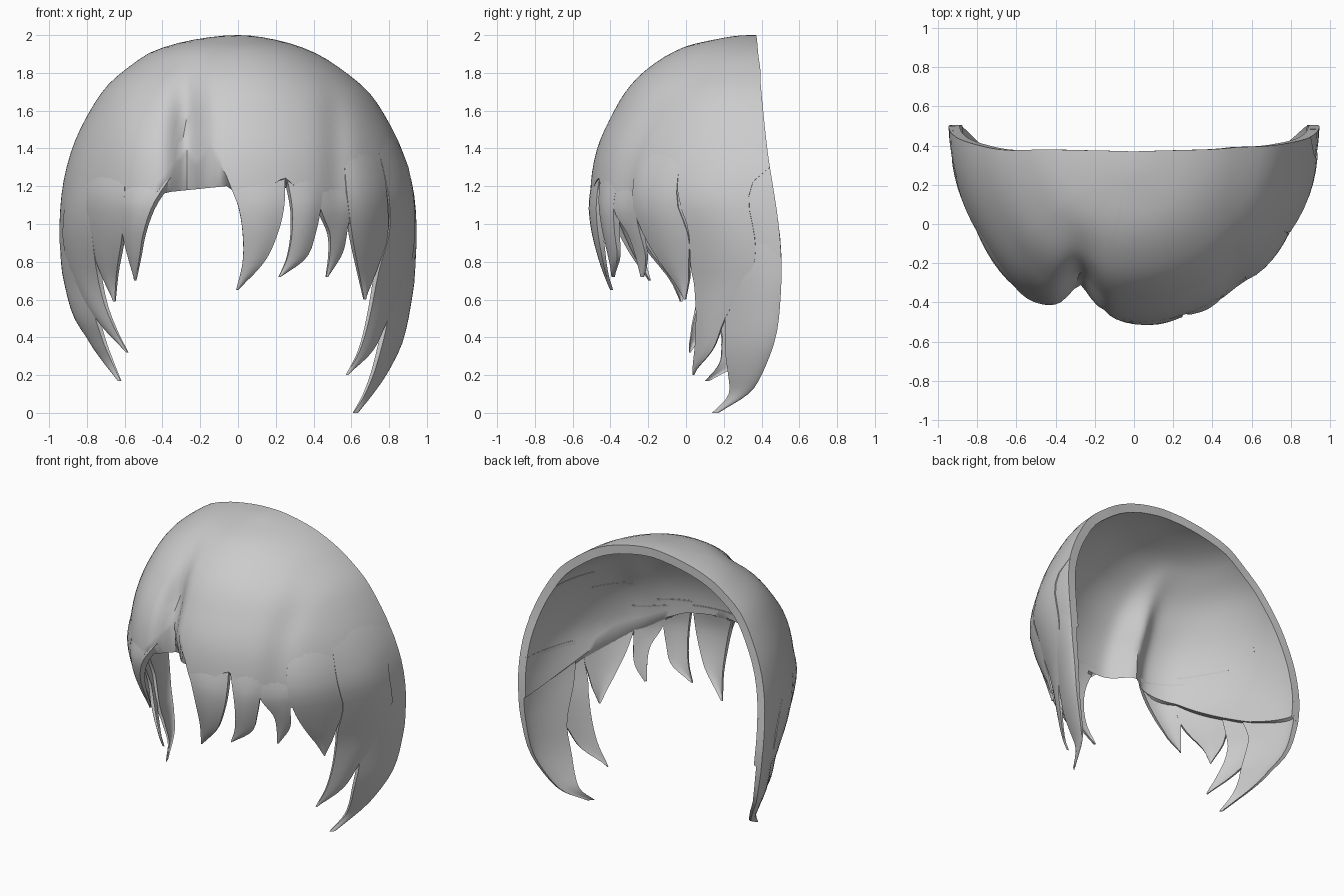
import bpy, bmesh, math

if "Cube" in bpy.data.objects:
    bpy.data.objects.remove(bpy.data.objects["Cube"])

# Profiles by height: half width, back rim depth, front depth
WIDTH = [(2, 0), (1.985, .15), (1.955, .28), (1.9, .42), (1.81, .56), (1.7, .69), (1.57, .78), (1.4, .865),
         (1.2, .925), (1, .945), (.8, .94), (.6, .915), (.37, .865), (.2, .78), (.1, .71), (0, .63)]
BACK = [(2, .37), (1.8, .39), (1.4, .43), (1, .49), (.8, .505), (.6, .5), (.4, .475),
        (.2, .4), (.1, .33), (0, .17)]
FRONT = [(2, .34), (1.98, .17), (1.94, 0), (1.8, -.23), (1.7, -.32), (1.6, -.38), (1.4, -.47),
         (1.2, -.505), (1, -.5), (.8, -.45), (.6, -.37), (.4, -.31), (.2, -.25), (0, -.1)]
# Lower edges of the outer and inner shell, by position across
HEM = [(-.95, .75), (-.85, .85), (-.62, 1.1), (-.47, 1.12), (-.28, 1.4), (-.25, 1.27), (-.165, 1.4),
       (-.07, 1.27), (0, 1.1), (.1, 1.15), (.255, 1.25), (.44, 1.08), (.6, 1), (.75, .9), (.95, .75)]
LINING = [(-.95, .78), (-.85, .85), (-.62, 1.1), (-.4, 1.18), (0, 1.22), (.3, 1.2), (.7, 1.05), (.95, .78)]


def clamp(v, a=0.0, b=1.0):
    return max(a, min(b, v))


def curve(pts, t):
    """Smooth interpolation through points with rising keys."""
    n = len(pts)
    t = clamp(t, pts[0][0], pts[-1][0])
    i = next((j for j in range(n - 1) if t <= pts[j + 1][0]), n - 2)

    def slope(j):
        a, b = pts[max(j - 1, 0)], pts[min(j + 1, n - 1)]
        return (b[1] - a[1]) / (b[0] - a[0])
    (x0, y0), (x1, y1) = pts[i], pts[i + 1]
    h = x1 - x0
    s = (t - x0) / h
    return ((2*s**3 - 3*s*s + 1) * y0 + (s**3 - 2*s*s + s) * h * slope(i)
            + (3*s*s - 2*s**3) * y1 + (s**3 - s*s) * h * slope(i + 1))


def linear(pts, t):
    t = clamp(t, pts[0][0], pts[-1][0])
    for a, b in zip(pts, pts[1:]):
        if t <= b[0]:
            return a[1] + (b[1] - a[1]) * (t - a[0]) / (b[0] - a[0])


def by_root(pts):
    return [(math.sqrt(2 - z), v) for z, v in pts]


WIDTH, BACK, FRONT = map(by_root, (WIDTH, BACK, FRONT))


def section(z, side):
    """Half width, rim and front depth; side runs from 0 (right) to 1 (left)."""
    if side > .3:                              # the left side ends a little higher
        z -= .17 * clamp((1 - z) / .6)
    q = math.sqrt(clamp(2 - z, 0, 2))
    # the upper left is slightly fuller
    full = .035 * side * clamp((2 - z) / .1) * clamp((z - 1) / .4)
    return curve(WIDTH, math.sqrt(clamp(2 - z + full, 0, 2))), curve(BACK, q), curve(FRONT, q)


def place(th, z, k=1.0):
    """Point on the head surface at angle th and height z, scaled by k."""
    w, r, f = section(z, clamp(-1.3 * math.cos(th)))
    x = w * math.cos(th)
    power = 1.04 + .4 * clamp((1.1 - z) / .4)                  # flatter flanks low down
    d = (r - f) * max(math.sin(th), 0) ** power
    fade = clamp((1.92 - z) / .4)
    d -= .12 * fade * math.exp(-((x + .27) / .085) ** 2)       # parting groove
    d += .05 * fade * math.exp(-((x + .58) / .17) ** 2)        # left swell
    d -= .025 * fade * math.exp(-((x - .52) / .07) ** 2)       # right furrow
    return x * k, r - d * k, 1 + (z - 1) * k if z > 1 else z


def angle(x, z):
    return math.acos(clamp(x / section(z, clamp(-1.4 * x))[0], -1, 1))


hair = bpy.data.materials.new("hair grey")
hair.diffuse_color = (.6, .6, .6, 1)
hair.use_nodes = True
hair.node_tree.nodes["Principled BSDF"].inputs["Base Color"].default_value = hair.diffuse_color


def slab(name, outer, inner, nu, nv):
    """Closed sheet between two surface functions of (a, b)."""
    bm = bmesh.new()
    g = [[[bm.verts.new(fn(i / nu, j / nv)) for j in range(nv + 1)] for i in range(nu + 1)]
         for fn in (outer, inner)]
    o, n = g
    for i in range(nu):
        for j in range(nv):
            for s in g:
                bm.faces.new((s[i][j], s[i+1][j], s[i+1][j+1], s[i][j+1]))
        for j in (0, nv):
            bm.faces.new((o[i][j], o[i+1][j], n[i+1][j], n[i][j]))
    for j in range(nv):
        for i in (0, nu):
            bm.faces.new((o[i][j], o[i][j+1], n[i][j+1], n[i][j]))
    bmesh.ops.remove_doubles(bm, verts=bm.verts, dist=.0005)
    bmesh.ops.recalc_face_normals(bm, faces=bm.faces)
    me = bpy.data.meshes.new(name)
    bm.to_mesh(me)
    bm.free()
    me.materials.append(hair)
    ob = bpy.data.objects.new(name, me)
    bpy.context.collection.objects.link(ob)
    bpy.context.view_layer.objects.active = ob
    ob.select_set(True)
    bpy.ops.object.shade_smooth_by_angle(angle=math.radians(40))
    ob.select_set(False)


def shell(edge, k):
    def fn(a, b):
        th = math.pi * a
        low = linear(edge, .95 * math.cos(th))
        return place(th, low + (2 - low) * math.sin(b * math.pi / 2), k)
    return fn


def lock(name, rows, lift=.004, nu=6, nv=14):
    """Tapered strand; rows give height, left and right edge from root to tip."""
    keys = [(i / (len(rows) - 1), *r) for i, r in enumerate(rows)]

    def layer(thick):
        def fn(a, b):
            z, xl, xr = (curve([(p[0], p[c]) for p in keys], b) for c in (1, 2, 3))
            tl, tr = angle(xl, z), angle(xr, z)
            rise = -.008 + (lift + .008) * clamp(b * 4)
            bulge = .01 * math.sin(math.pi * a) * clamp(b * 4)
            return place(tl + (tr - tl) * a, z, 1 + rise + bulge - thick * (1 - .85 * b))
        return fn
    slab(name, layer(0), layer(.054), nu, nv)


# Main cap with its thick back rim
slab("hair_cap", shell(HEM, 1), shell(LINING, .94), 90, 24)

# Long side locks
lock("right_rim_lock", [(1.05, .84, 1), (.75, .8, 1), (.5, .79, 1), (.25, .73, 1),
                        (.1, .67, 1), (0, .61, .64)], .004, 8, 20)
lock("right_side_lock", [(1.6, .68, .8), (1.3, .765, .9), (1, .8, .93), (.75, .74, .9), (.5, .69, .79),
                         (.33, .64, .71), (.2, .57, .575)], .008, 6, 24)
lock("right_temple_lock", [(1.45, .56, .74), (1.2, .57, .78), (.95, .6, .79), (.78, .63, .74), (.6, .665, .67)], .006)
lock("left_rim_lock", [(1.1, -1, -.82), (.8, -1, -.82), (.6, -1, -.78), (.4, -1, -.72),
                       (.28, -1, -.67), (.17, -.64, -.62)], .004, 8, 20)
lock("left_side_lock", [(1.4, -.85, -.74), (1.05, -.92, -.77), (.8, -.9, -.75), (.6, -.81, -.71),
                        (.45, -.71, -.65), (.32, -.585, -.58)], .008)
lock("left_temple_lock", [(1.3, -.8, -.6), (1.15, -.8, -.6), (.95, -.79, -.61), (.75, -.73, -.64), (.59, -.655, -.65)], .004)

# Fringe locks
lock("fringe_lock_left", [(1.25, -.64, -.36), (1.1, -.62, -.45), (.95, -.61, -.5), (.82, -.58, -.52), (.7, -.545, -.54)])
lock("fringe_lock_middle", [(1.27, -.06, .25), (1.1, 0, .245), (.95, .025, .21), (.8, .025, .14), (.65, -.01, 0)])
lock("fringe_lock_second", [(1.3, .25, .46), (1.1, .285, .44), (.95, .285, .41), (.82, .26, .36), (.72, .215, .225)])
lock("fringe_lock_third", [(1.25, .4, .6), (1.07, .44, .59), (.95, .485, .575), (.84, .485, .55), (.72, .465, .475)])
